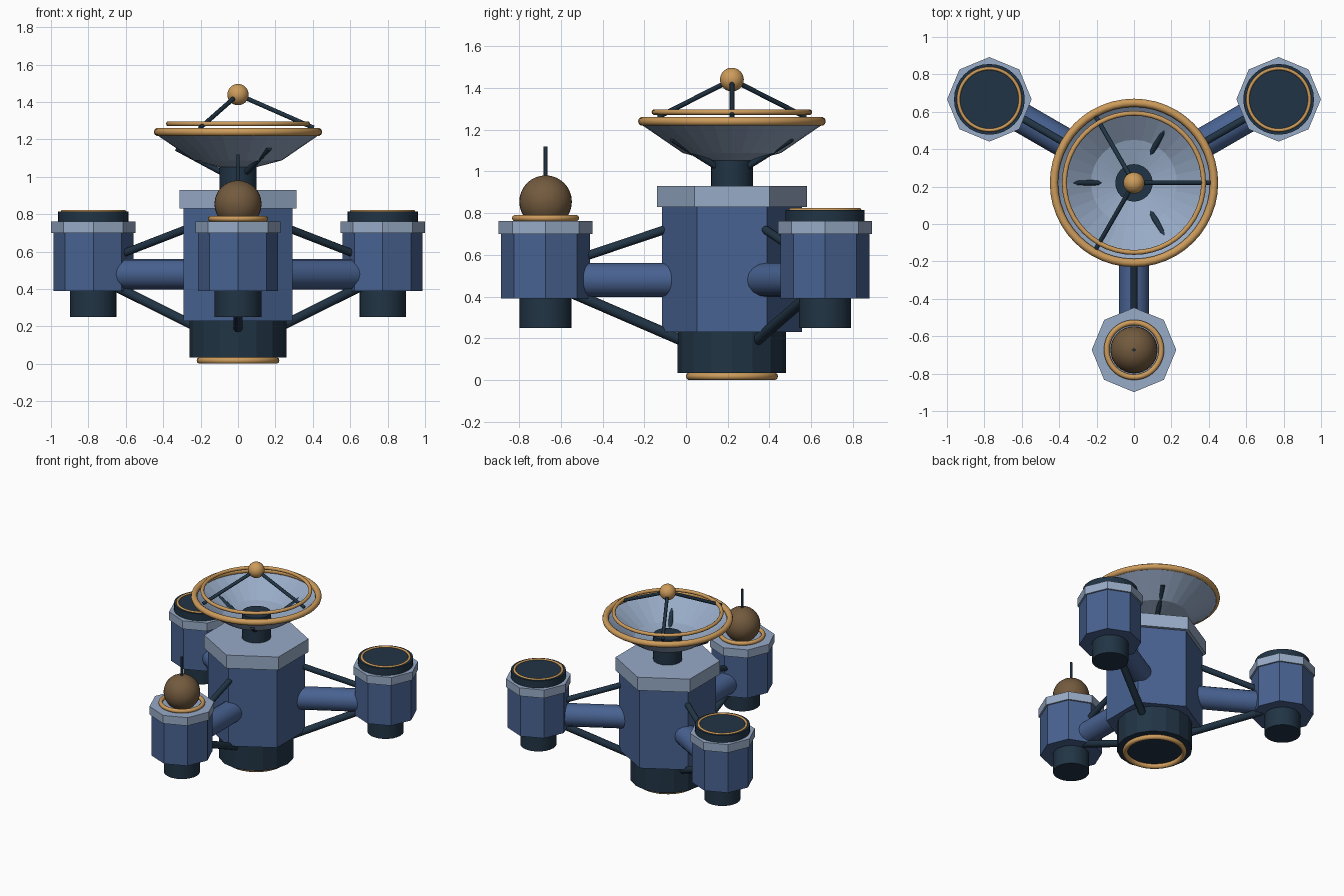
import bpy, bmesh, math
from mathutils import Vector

if "Cube" in bpy.data.objects:
    bpy.data.objects.remove(bpy.data.objects["Cube"])

CX, CY = 0.0, 0.22          # hub axis
ARM = 0.893                 # hub axis to pod axis


def mat(name, col):
    m = bpy.data.materials.new(name)
    m.diffuse_color = (*col, 1)
    m.use_nodes = True
    m.node_tree.nodes["Principled BSDF"].inputs["Base Color"].default_value = m.diffuse_color
    return m


BLUE = mat("hull blue", (0.065, 0.122, 0.283))
LIGHT = mat("pale steel", (0.31, 0.405, 0.565))
DARK = mat("dark slate", (0.015, 0.034, 0.058))
GOLD = mat("gold", (0.61, 0.33, 0.105))
BROWN = mat("bronze brown", (0.17, 0.102, 0.048))


def finish(name, material, smooth=None):
    o = bpy.context.object
    o.name = name
    o.data.materials.append(material)
    if smooth:
        bpy.ops.object.shade_smooth_by_angle(angle=math.radians(smooth))
    return o


def prism(name, x, y, r, z0, z1, n, material, rot=0.0, bevel=0.0, smooth=None):
    """Upright n-sided prism with its first corner at angle rot."""
    bm = bmesh.new()
    rings = [[bm.verts.new((x + r * math.cos(rot + i * math.tau / n),
                            y + r * math.sin(rot + i * math.tau / n), z))
              for i in range(n)] for z in (z0, z1)]
    bm.faces.new(rings[0][::-1])
    bm.faces.new(rings[1])
    for i in range(n):
        j = (i + 1) % n
        bm.faces.new((rings[0][i], rings[0][j], rings[1][j], rings[1][i]))
    me = bpy.data.meshes.new(name)
    bm.to_mesh(me)
    bm.free()
    o = bpy.data.objects.new(name, me)
    bpy.context.collection.objects.link(o)
    bpy.ops.object.select_all(action='DESELECT')
    bpy.context.view_layer.objects.active = o
    o.select_set(True)
    return finish(name, material, smooth)


def rod(name, a, b, r, material, n=10, smooth=50):
    a, b = Vector(a), Vector(b)
    d = b - a
    bpy.ops.mesh.primitive_cylinder_add(
        vertices=n, radius=r, depth=d.length, location=(a + b) / 2,
        rotation=d.to_track_quat('Z', 'Y').to_euler())
    return finish(name, material, smooth)


def ring(name, x, y, z, major, minor, material=GOLD):
    bpy.ops.mesh.primitive_torus_add(
        location=(x, y, z), major_radius=major, minor_radius=minor,
        major_segments=48, minor_segments=10)
    return finish(name, material, 60)


def ball(name, x, y, z, r, material):
    bpy.ops.mesh.primitive_uv_sphere_add(
        segments=32, ring_count=16, radius=r, location=(x, y, z))
    return finish(name, material, 60)


def polar(r, ang, z):
    return (CX + r * math.cos(ang), CY + r * math.sin(ang), z)


# Central hub
prism("hub_body", CX, CY, 0.335, 0.23, 0.83, 6, BLUE, math.pi / 6)
prism("hub_cap", CX, CY, 0.36, 0.83, 0.93, 6, LIGHT, math.pi / 6)
prism("hub_base", CX, CY, 0.26, 0.033, 0.23, 16, DARK)
ring("hub_base_ring", CX, CY, 0.018, 0.203, 0.018)

# Three pods with arm and struts
for label, deg in (("right", 30), ("left", 150), ("front", 270)):
    a = math.radians(deg)
    px, py, _ = polar(ARM, a, 0)
    prism(label + "_pod_body", px, py, 0.214, 0.39, 0.70, 8, BLUE)
    prism(label + "_pod_cap", px, py, 0.226, 0.70, 0.762, 8, LIGHT)
    prism(label + "_pod_nozzle", px, py, 0.125, 0.25, 0.39, 24, DARK, smooth=30)
    rod(label + "_arm", polar(0.2, a, 0.48), polar(0.75, a, 0.48), 0.081, BLUE, 16)
    rod(label + "_upper_strut", polar(0.28, a, 0.735), polar(0.75, a, 0.577), 0.021, DARK)
    rod(label + "_lower_strut", polar(0.24, a, 0.19), polar(0.76, a, 0.415), 0.026, DARK)
    if label == "front":
        # Sensor dome with whip antenna
        ring("dome_ring", px, py, 0.776, 0.146, 0.015)
        ball("sensor_dome", px, py, 0.855, 0.126, BROWN)
        rod("whip_antenna", (px, py, 0.93), (px, py, 1.12), 0.009, DARK, 8)
    else:
        # Docking hatch
        prism(label + "_hatch", px, py, 0.189, 0.76, 0.815, 32, DARK, smooth=30)
        ring(label + "_hatch_ring", px, py, 0.815, 0.165, 0.009)

# Dish neck
prism("dish_neck", CX, CY, 0.10, 0.92, 1.12, 24, DARK, smooth=30)

# Dish shell, a lathed profile with an outer and inner skin
profile = [(0.09, 1.05), (0.235, 1.088), (0.435, 1.225),
           (0.425, 1.238), (0.23, 1.102), (0.09, 1.066)]
SEG = 32
bm = bmesh.new()
loops = [[bm.verts.new(polar(r, i * math.tau / SEG, z)) for i in range(SEG)]
         for r, z in profile]
for k in range(len(profile)):
    p, q = loops[k], loops[(k + 1) % len(profile)]
    for i in range(SEG):
        j = (i + 1) % SEG
        bm.faces.new((p[i], p[j], q[j], q[i]))
bmesh.ops.recalc_face_normals(bm, faces=bm.faces)
me = bpy.data.meshes.new("dish")
bm.to_mesh(me)
bm.free()
me.materials.append(LIGHT)
bpy.context.collection.objects.link(bpy.data.objects.new("dish", me))

# Dish rims
ring("dish_outer_rim", CX, CY, 1.24, 0.428, 0.022)
ring("dish_inner_rim", CX, CY, 1.284, 0.372, 0.013)

# Feed tripod above and braces below the dish
for i in range(3):
    a = i * math.tau / 3
    rod(f"feed_rod_{i + 1}", polar(0.405, a, 1.262), (CX, CY, 1.44), 0.012, DARK, 8)
    b = a + math.pi / 3
    rod(f"dish_brace_{i + 1}", polar(0.08, b, 1.02), polar(0.33, b, 1.155), 0.016, DARK, 8)
ball("feed_ball", CX, CY, 1.44, 0.057, GOLD)
